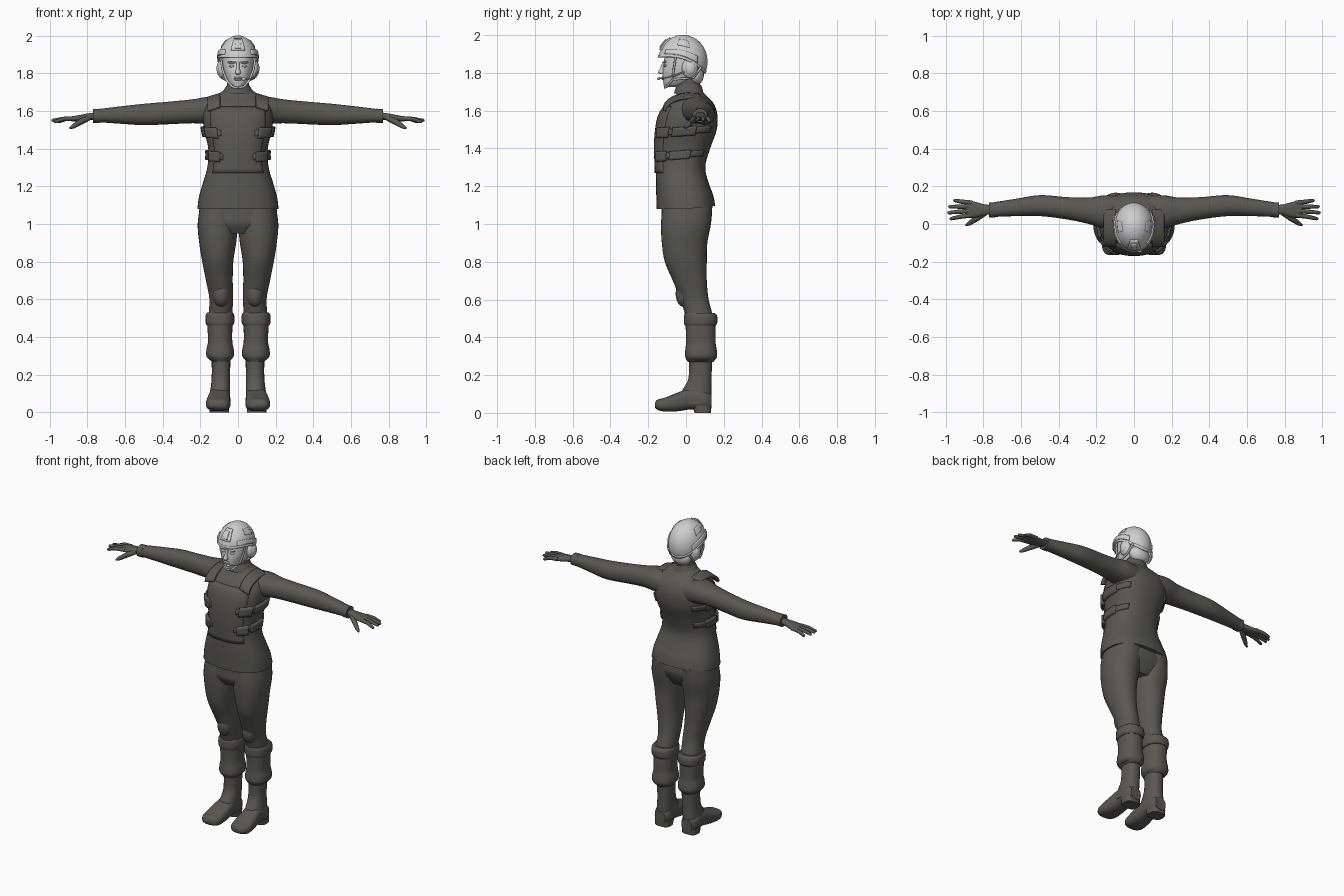
import bpy, bmesh, math
from mathutils import Vector

if "Cube" in bpy.data.objects:
    bpy.data.objects.remove(bpy.data.objects["Cube"])


def material(name, rgb):
    m = bpy.data.materials.new(name)
    m.diffuse_color = (*rgb, 1)
    m.use_nodes = True
    m.node_tree.nodes["Principled BSDF"].inputs["Base Color"].default_value = m.diffuse_color
    return m


CLOTH = material("dark olive grey", (0.10, 0.098, 0.082))
PALE = material("pale grey", (0.62, 0.62, 0.62))


def finish(name, bm, mat):
    bmesh.ops.recalc_face_normals(bm, faces=bm.faces)
    me = bpy.data.meshes.new(name)
    bm.to_mesh(me)
    bm.free()
    me.materials.append(mat)
    ob = bpy.data.objects.new(name, me)
    bpy.context.collection.objects.link(ob)
    return ob


def section(rows, t):
    """Smoothly interpolated extents (lo1, hi1, lo2, hi2) at position t."""
    last = len(rows) - 1
    i = max([j for j in range(last) if rows[j][0] <= t] or [0])
    a, b = rows[i], rows[i + 1]
    h = b[0] - a[0]
    u = (t - a[0]) / h

    def slope(j, k):
        p, q = rows[max(j - 1, 0)], rows[min(j + 1, last)]
        return (q[k] - p[k]) / (q[0] - p[0])
    return [(2*u**3 - 3*u*u + 1) * a[k] + (u**3 - 2*u*u + u) * h * slope(i, k)
            + (3*u*u - 2*u**3) * b[k] + (u**3 - u*u) * h * slope(i + 1, k)
            for k in range(1, 5)]


def ring_point(rows, t, ang, n=2.0, axis='z', side=1):
    l1, h1, l2, h2 = section(rows, t)
    c, s = math.cos(ang), math.sin(ang)
    p = (l1 + h1) / 2 + (h1 - l1) / 2 * math.copysign(abs(c) ** (2 / n), c)
    q = (l2 + h2) / 2 + (h2 - l2) / 2 * math.copysign(abs(s) ** (2 / n), s)
    x, y, z = {'z': (p, q, t), 'x': (t, p, q), 'y': (p, t, q)}[axis]
    return Vector((x * side, y, z))


def loft(name, rows, mat=CLOTH, n=2.0, axis='z', side=1, segs=36, sub=5, warp=None):
    ts = [a[0] + (b[0] - a[0]) * k / sub for a, b in zip(rows, rows[1:]) for k in range(sub)]
    ts.append(rows[-1][0])
    bm = bmesh.new()
    rings = []
    for t in ts:
        pts = [ring_point(rows, t, math.tau * k / segs, n, axis, side) for k in range(segs)]
        rings.append([bm.verts.new(warp(p) if warp else p) for p in pts])
    for r, s in zip(rings, rings[1:]):
        for k in range(segs):
            bm.faces.new((r[k], r[(k + 1) % segs], s[(k + 1) % segs], s[k]))
    bm.faces.new(rings[0])
    bm.faces.new(rings[-1])
    return finish(name, bm, mat)


def patch(name, f, u0, u1, v0, v1, thick, mat=CLOTH, nu=16, nv=6):
    """Curved plate lying on the surface f(u, v)."""
    bm = bmesh.new()
    g = [[bm.verts.new(f(u0 + (u1 - u0) * i / nu, v0 + (v1 - v0) * j / nv))
          for j in range(nv + 1)] for i in range(nu + 1)]
    for i in range(nu):
        for j in range(nv):
            bm.faces.new((g[i][j], g[i + 1][j], g[i + 1][j + 1], g[i][j + 1]))
    bmesh.ops.remove_doubles(bm, verts=bm.verts, dist=1e-5)
    ob = finish(name, bm, mat)
    m = ob.modifiers.new("thickness", 'SOLIDIFY')
    m.thickness, m.offset = thick, 0
    return ob


def tube(name, pts, radii, mat=CLOTH):
    cu = bpy.data.curves.new(name, 'CURVE')
    cu.dimensions, cu.bevel_depth, cu.bevel_resolution, cu.use_fill_caps = '3D', 1, 3, True
    sp = cu.splines.new('POLY')
    sp.points.add(len(pts) - 1)
    for p, co, r in zip(sp.points, pts, radii):
        p.co, p.radius = (*co, 1), r
    tmp = bpy.data.objects.new(name + "_path", cu)
    bpy.context.collection.objects.link(tmp)
    bpy.context.view_layer.update()
    me = bpy.data.meshes.new_from_object(tmp.evaluated_get(bpy.context.evaluated_depsgraph_get()))
    bpy.data.objects.remove(tmp)
    me.materials.clear()
    me.materials.append(mat)
    bpy.context.collection.objects.link(bpy.data.objects.new(name, me))


def ball(name, loc, size, mat=PALE):
    bm = bmesh.new()
    bmesh.ops.create_uvsphere(bm, u_segments=20, v_segments=12, radius=1)
    for v in bm.verts:
        v.co = Vector([c * s + l for c, s, l in zip(v.co, size, loc)])
    return finish(name, bm, mat)


# Jacket with flared, slanted hem
TORSO = [(1.08, -.216, .216, -.155, .155), (1.14, -.208, .208, -.157, .145),
         (1.20, -.192, .192, -.159, .125), (1.30, -.163, .163, -.160, .102),
         (1.40, -.158, .158, -.164, .128), (1.50, -.180, .180, -.158, .163),
         (1.58, -.185, .185, -.140, .166), (1.64, -.165, .165, -.098, .145),
         (1.68, -.125, .125, -.055, .108), (1.71, -.075, .075, -.045, .082),
         (1.74, -.058, .058, -.042, .074)]


def slant(p):
    p.z += 0.1 * max(0, p.y) * min(1, max(0, (1.25 - p.z) / .17))
    return p


loft("jacket", TORSO, n=2.4, segs=48, warp=slant)
loft("neck", [(1.70, -.062, .062, -.045, .078), (1.80, -.052, .052, -.045, .068)])
loft("collar", [(1.69, -.085, .085, -.064, .093), (1.705, -.08, .08, -.06, .09),
                (1.735, -.06, .06, -.05, .08)])
loft("pelvis", [(.95, -.12, .12, -.10, .09), (1.0, -.205, .205, -.128, .12),
                (1.05, -.208, .208, -.13, .138), (1.12, -.20, .20, -.13, .13)], n=2.3)

# Vest front panel
patch("vest_panel", lambda a, z: ring_point(TORSO, z, math.radians(a), 2.4),
      -138, -42, 1.27, 1.62, .012, nv=14)

ARM = [(.08, -.03, .15, 1.52, 1.67), (.16, -.025, .152, 1.53, 1.675), (.24, .0, .14, 1.535, 1.662),
       (.36, .025, .143, 1.53, 1.65), (.50, .042, .153, 1.525, 1.638),
       (.62, .042, .135, 1.532, 1.625), (.76, .037, .113, 1.542, 1.608)]
HAND = [(.74, .05, .1, 1.555, 1.595), (.79, .048, .104, 1.552, 1.588),
        (.84, .035, .117, 1.546, 1.579), (.88, .034, .126, 1.545, 1.571), (.895, .044, .12, 1.55, 1.567)]
LEG = [(.28, .035, .155, .01, .15), (.40, .036, .155, .01, .15), (.50, .032, .157, .0, .145),
       (.60, .026, .152, -.03, .12), (.70, .028, .170, -.07, .110), (.80, .025, .190, -.112, .110),
       (.90, .010, .206, -.128, .113), (1.0, .0, .214, -.132, .132), (1.1, .0, .2, -.125, .14)]
BAGGY = [(.27, .045, .14, .01, .145), (.295, .024, .166, -.004, .163), (.33, .022, .168, -.004, .163),
         (.37, .030, .16, .0, .157), (.46, .030, .162, -.002, .155), (.50, .03, .162, -.005, .15)]
SHAFT = [(.05, .045, .155, -.05, .132), (.11, .042, .148, -.025, .135), (.18, .042, .14, .012, .135),
         (.30, .04, .14, .015, .14)]
FOOT = [(-.165, .085, .135, .03, .05), (-.155, .058, .155, .018, .068), (-.12, .042, .17, .008, .078),
        (-.05, .04, .165, .008, .105), (.02, .042, .155, .018, .13),
        (.10, .045, .152, .02, .12), (.135, .06, .135, .022, .1)]
FINGERS = [("index_finger", .048, .978, .028, 1.54), ("middle_finger", .07, .99, .06, 1.547),
           ("ring_finger", .092, .985, .092, 1.545), ("little_finger", .112, .958, .125, 1.54)]

for s, tag in ((-1, "right"), (1, "left")):
    # Arms, cuffs and gloved hands
    loft(tag + "_sleeve", ARM, n=2.2, axis='x', side=s)
    loft(tag + "_cuff", [(.735, .036, .114, 1.537, 1.612), (.77, .034, .114, 1.537, 1.611)],
         n=2.2, axis='x', side=s)
    loft(tag + "_hand", HAND, n=2.4, axis='x', side=s, segs=20)
    for name, y0, x1, y1, z1 in FINGERS:
        tube(tag + "_" + name, [(s * .86, y0, 1.561), (s * (.87 + x1) / 2, (y0 + y1) / 2, 1.558),
                                (s * (x1 - .006), y1, z1 + .003), (s * x1, y1, z1)],
             (.013, .0115, .009, .004))
    tube(tag + "_thumb", [(s * .79, .06, 1.565), (s * .835, .03, 1.543), (s * .875, .003, 1.518),
                          (s * .893, -.007, 1.508)], (.015, .016, .012, .005))
    # Trousers, gathered gaiters with straps, boots
    loft(tag + "_trouser_leg", LEG, n=2.15, side=s)
    loft(tag + "_gaiter", BAGGY, n=2.3, side=s)
    loft(tag + "_knee_strap", [(.462, .026, .166, -.006, .158), (.475, .02, .172, -.01, .165),
                               (.515, .02, .172, -.01, .164), (.53, .026, .164, -.005, .15)],
         n=2.3, side=s)
    ball(tag + "_knee", (s * .09, -.01, .63), (.045, .045, .07), CLOTH)
    loft(tag + "_boot_shaft", SHAFT, n=2.3, side=s)
    loft(tag + "_boot_foot", FOOT, n=2.7, axis='y', side=s)
    loft(tag + "_boot_heel", [(0, .048, .15, .045, .132), (.04, .045, .152, .035, .135)], n=3, side=s, sub=1)

    # Vest side straps and pouches
    def hull(a, z, s=s):
        p = ring_point(TORSO, z, math.radians(a), 2.4, side=s)
        p.z += .08 * p.y
        return p
    for k, z in enumerate((1.345, 1.47)):
        patch(f"{tag}_vest_strap_{k}", hull, -65, 48, z + .008, z + .04, .018, nv=3)
        patch(f"{tag}_pouch_{k}", hull, -58, -30, z - .004, z + .05, .045, nv=4)
        patch(f"{tag}_buckle_{k}", hull, -22, 14, z, z + .046, .034, nv=4)
    patch(tag + "_shoulder_strap", lambda u, v, s=s: Vector((
        s * (.095 + .065 * v), .02 - .135 * math.cos(u), 1.61 + .078 * math.sin(u) - .02 * v)),
        .1, 2.0, 0, 1, .016)

# Head and face
loft("head", [(1.725, -.022, .022, -.106, -.05), (1.74, -.043, .043, -.117, .0),
              (1.77, -.063, .063, -.122, .06), (1.81, -.076, .076, -.124, .088),
              (1.85, -.082, .082, -.118, .096), (1.92, -.08, .08, -.11, .09)], PALE, n=2.2)
loft("nose", [(1.793, -.01, .01, -.137, -.11), (1.802, -.015, .015, -.148, -.11),
              (1.825, -.009, .009, -.137, -.11), (1.86, -.008, .008, -.124, -.1)], PALE, segs=16)
for k, z in enumerate((1.767, 1.776)):
    ball(f"lip_{k}", (0, -.12, z), (.022, .01, .006))
ball("chin", (0, -.102, 1.738), (.022, .017, .015))
ball("nape_hair", (0, .05, 1.79), (.07, .045, .055))


# Helmet shell: ellipsoid with rim arched over the ears and low at the back
def helmet(a, v, grow=0.0):
    back = (1 - math.cos(a)) / 2
    rim = 1.882 - .085 * back ** 2 + .012 * math.sin(a) ** 4
    lo = math.asin((rim - 1.86) / .14)
    phi = lo + (math.pi / 2 - lo) * v
    c = math.cos(phi)
    return Vector(((.104 + grow) * math.sin(a) * c, -.017 - (.128 + grow) * math.cos(a) * c,
                   1.86 + (.138 + grow) * math.sin(phi)))


patch("helmet", helmet, -math.pi, math.pi, 0, 1, .006, PALE, 56, 18)
patch("helmet_rim", lambda a, v: helmet(a, v, .003), -math.pi, math.pi, 0, .06, .007, PALE, 56, 1)
patch("helmet_front_mount", lambda a, v: helmet(a, v, .004), -.36, .36, .2, .62, .012, PALE)
patch("helmet_mount_socket", lambda a, v: helmet(a, v, .01), -.16, .16, .25, .52, .01, PALE)

for s, tag in ((-1, "right"), (1, "left")):
    ball(tag + "_eye", (s * .031, -.108, 1.838), (.016, .012, .007))
    ball(tag + "_brow", (s * .033, -.113, 1.858), (.024, .009, .006))
    patch(tag + "_helmet_rail", lambda a, v, s=s: helmet(a * s, v, .004), .75, 2.2, .08, .22, .012, PALE)
    patch(tag + "_helmet_pad", lambda a, v, s=s: helmet(a * s, v, .002), 1.3, 1.9, .36, .58, .008, PALE)
    # Headset and chin straps
    ball(tag + "_ear_cup", (s * .086, .02, 1.825), (.024, .042, .052))
    ball(tag + "_ear_cup_cover", (s * .1, .022, 1.825), (.014, .028, .036))
    tube(tag + "_front_strap", [(s * .092, -.055, 1.885), (s * .082, -.065, 1.82), (s * .062, -.07, 1.765),
                                (s * .03, -.1, 1.728), (0, -.112, 1.722)], (.006,) * 5, PALE)
    tube(tag + "_rear_strap", [(s * .075, .08, 1.83), (s * .085, .04, 1.775), (s * .064, -.065, 1.765)],
         (.006,) * 3, PALE)
tube("microphone_boom", [(.1, .0, 1.81), (.094, -.06, 1.785), (.07, -.12, 1.772), (.035, -.142, 1.77)],
     (.004,) * 4, PALE)
ball("microphone", (.03, -.145, 1.77), (.012, .008, .008))

# Smooth shading with sharp edges kept
for ob in bpy.context.collection.objects:
    ob.select_set(ob.type == 'MESH')
    bpy.context.view_layer.objects.active = ob
bpy.ops.object.shade_smooth_by_angle(angle=math.radians(42))
